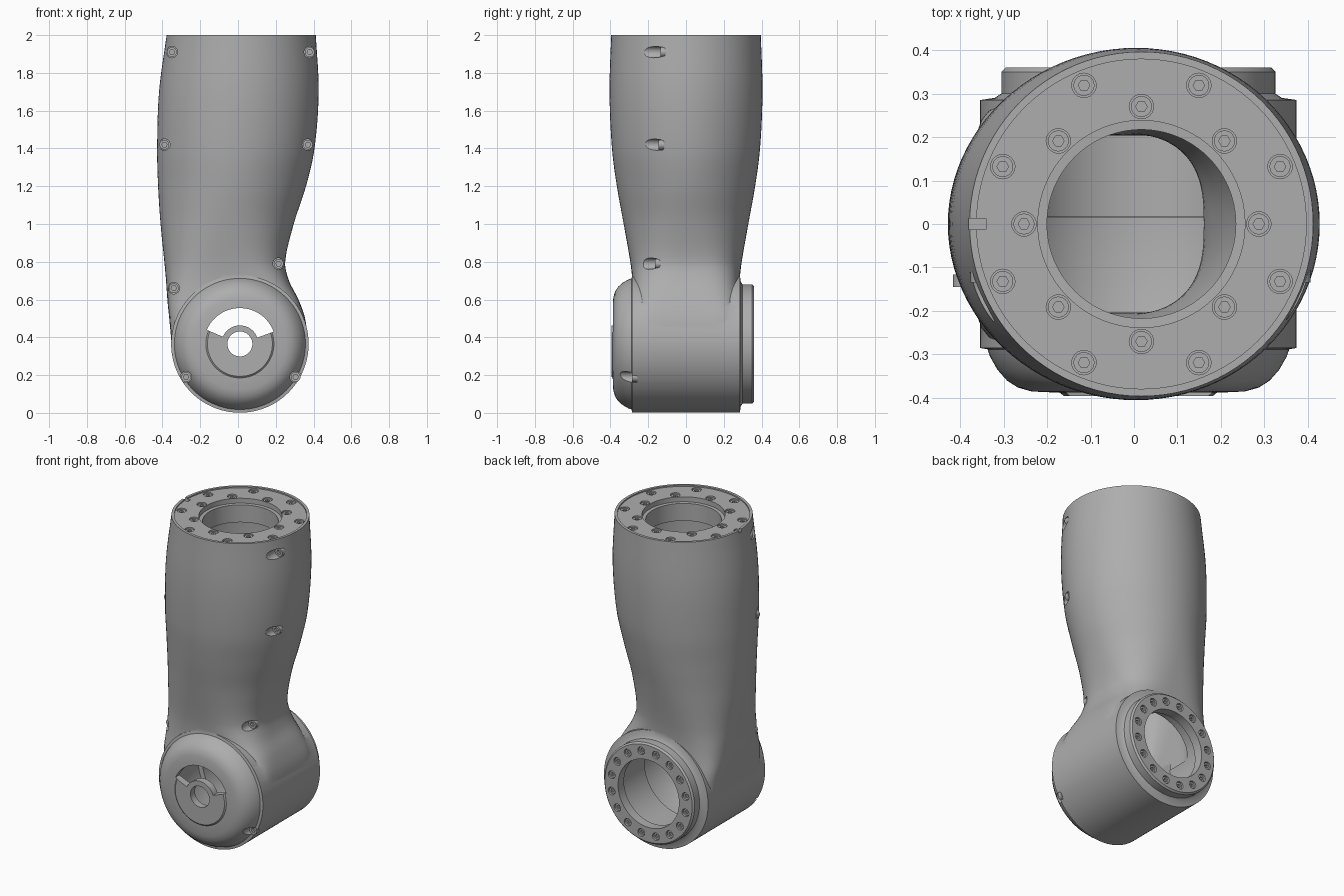
import bpy, bmesh
from math import pi, sin, cos, radians
from mathutils import Matrix, Vector

if "Cube" in bpy.data.objects:
    bpy.data.objects.remove(bpy.data.objects["Cube"])

grey = bpy.data.materials.new("plain grey")
grey.use_nodes = True
grey.diffuse_color = (0.42, 0.42, 0.42, 1)
grey.node_tree.nodes["Principled BSDF"].inputs["Base Color"].default_value = (0.42, 0.42, 0.42, 1)

AXIS_X, AXIS_Z, TOP_X = 0.01, 0.365, 0.017


def place(x, y, z, turn=0):
    return Matrix.Translation((x, y, z)) @ Matrix.Rotation(radians(turn), 4, 'X')


FRONT = place(AXIS_X, 0, AXIS_Z, 90)     # local z points to the front


def loft(bm, rings, matrix=Matrix()):
    """Closed solid through rings of equal point count."""
    loops = [[bm.verts.new(matrix @ Vector(p)) for p in ring] for ring in rings]
    n = len(loops[0])
    for a, b in zip(loops, loops[1:]):
        for i in range(n):
            j = (i + 1) % n
            bm.faces.new((a[i], a[j], b[j], b[i]))
    bm.faces.new(loops[0])
    bm.faces.new(loops[-1])


def circle(r, z, n):
    return [(r * cos(2 * pi * i / n), r * sin(2 * pi * i / n), z) for i in range(n)]


def hexagon(r, z, n):
    pts = []
    for i in range(n):
        a = 2 * pi * i / n
        k = r * cos(pi / 6) / cos(a % (pi / 3) - pi / 6)
        pts.append((k * cos(a), k * sin(a), z))
    return pts


def lathe(bm, profile, matrix, n=96):
    loft(bm, [circle(r, t, n) for t, r in profile], matrix)


def make(name, build):
    bm = bmesh.new()
    build(bm)
    bmesh.ops.recalc_face_normals(bm, faces=bm.faces)
    mesh = bpy.data.meshes.new(name)
    bm.to_mesh(mesh)
    bm.free()
    mesh.materials.append(grey)
    ob = bpy.data.objects.new(name, mesh)
    bpy.context.collection.objects.link(ob)
    return ob


def activate(ob):
    bpy.ops.object.select_all(action='DESELECT')
    ob.select_set(True)
    bpy.context.view_layer.objects.active = ob


def combine(target, build, operation='DIFFERENCE'):
    tool = make("cutter", build)
    tool.hide_render = True
    mod = target.modifiers.new("combine", 'BOOLEAN')
    mod.object, mod.operation, mod.solver = tool, operation, 'EXACT'
    activate(target)
    bpy.ops.object.modifier_apply(modifier=mod.name)
    bpy.data.objects.remove(tool)


# Arm sections: height, left x, right x, half depth, squareness
SECTIONS = [
    (0.37, -0.352, 0.371, 0.283, 10), (0.5, -0.364, 0.355, 0.283, 8),
    (0.6, -0.374, 0.32, 0.283, 5), (0.7, -0.381, 0.27, 0.284, 3.6),
    (0.8, -0.39, 0.25, 0.295, 2.8), (1.0, -0.41, 0.295, 0.33, 2.2),
    (1.2, -0.423, 0.36, 0.366, 2), (1.4, -0.428, 0.405, 0.392, 2),
    (1.7, -0.418, 0.427, 0.405, 2), (2.0, -0.378, 0.412, 0.396, 2)]


def smooth_sections(steps=6):
    out = []
    last = len(SECTIONS) - 1
    for i in range(last):
        p = [Vector(SECTIONS[min(max(i + k, 0), last)]) for k in (-1, 0, 1, 2)]
        h = p[2][0] - p[1][0]
        m1 = (p[2] - p[0]) * (h / (p[2][0] - p[0][0]))
        m2 = (p[3] - p[1]) * (h / (p[3][0] - p[1][0]))
        for s in range(steps):
            t = s / steps
            out.append(p[1] * (2*t**3 - 3*t*t + 1) + m1 * (t**3 - 2*t*t + t)
                       + p[2] * (3*t*t - 2*t**3) + m2 * (t**3 - t*t))
    return out + [Vector(SECTIONS[-1])]


def section_ring(s, scale=1, n=96):
    z, left, right, depth, power = s
    mid, half = (left + right) / 2, (right - left) / 2
    pts = []
    for i in range(n):
        c, d = cos(2 * pi * i / n), sin(2 * pi * i / n)
        norm = (abs(c) ** power + abs(d) ** power) ** (-1 / power)
        pts.append((mid + half * scale * c * norm, depth * scale * d * norm, z))
    return pts


rows = smooth_sections()
arm = make("arm_housing", lambda bm: loft(bm, [section_ring(s) for s in rows]))

# Joint drum with rounded front cap and stepped rear flange
DRUM = [(0.395, 0.172), (0.388, 0.18), (0.385, 0.245), (0.376, 0.277), (0.36, 0.302),
        (0.335, 0.324), (0.305, 0.341), (0.288, 0.347), (0.285, 0.364), (-0.285, 0.364),
        (-0.29, 0.33), (-0.3, 0.315), (-0.35, 0.315), (-0.36, 0.305)]
combine(arm, lambda bm: lathe(bm, DRUM, FRONT), 'UNION')

# Hollow interior and rear bore
combine(arm, lambda bm: loft(bm, [section_ring(s, 0.72) for s in rows if 0.42 < s[0] < 1.87]))
CAVITY = [(0.35, 0.25), (0.27, 0.3), (-0.015, 0.3), (-0.016, 0.27),
          (-0.3, 0.27), (-0.301, 0.213), (-0.5, 0.213)]
combine(arm, lambda bm: lathe(bm, CAVITY, FRONT))

# Top plate recess, stepped opening and index notch
combine(arm, lambda bm: lathe(bm, [(1.992, 0.379), (2.1, 0.379)], place(TOP_X, 0, 0)))
combine(arm, lambda bm: lathe(bm, [(1.8, 0.217), (1.96, 0.217), (1.961, 0.238), (2.1, 0.238)],
                              place(TOP_X, 0, 0)))


def notch(bm):
    bmesh.ops.create_cube(bm, size=1, matrix=Matrix.Translation((-0.36, 0, 2))
                          @ Matrix.Diagonal((0.04, 0.026, 0.06, 1)))


combine(arm, notch)


# Front cap: shaft hole and fan-shaped window
def window(bm):
    angles = [radians(20 + 137 * i / 24) for i in range(25)]
    outline = [(0.19, a) for a in angles] + [(0.098, a) for a in reversed(angles)]
    loft(bm, [[(r * cos(a), r * sin(a), z) for r, a in outline] for z in (0.3, 0.5)], FRONT)
    lathe(bm, [(0.3, 0.066), (0.5, 0.066)], FRONT, 48)


combine(arm, window)

# Screw seats: matrix at the pocket floor, with local z pointing outwards
top_seats, flange_seats, shell_seats = [], [], []
for i in range(8):
    for radius, offset in ((0.345, pi / 8), (0.27, 0)):
        a = i * pi / 4 + offset
        top_seats.append(place(TOP_X + radius * cos(a), radius * sin(a), 1.965))
for i in range(16):
    a = (i + 0.5) * pi / 8
    flange_seats.append(place(AXIS_X + 0.263 * cos(a), 0.335, AXIS_Z + 0.263 * sin(a), -90))
for x, y, z in ((-0.35, -0.11, 1.91), (0.38, -0.11, 1.91), (-0.39, -0.12, 1.42),
                (0.37, -0.12, 1.42), (-0.34, -0.17, 0.66), (0.215, -0.14, 0.79),
                (-0.275, -0.26, 0.19), (0.305, -0.26, 0.19)):
    shell_seats.append(place(x, y, z, 90))


def add_screws(name, seats, radius, length, head):
    def pockets(bm):
        for m in seats:
            lathe(bm, [(0, radius), (length, radius)], m, 24)

    def screws(bm):
        r = radius * 0.86
        for m in seats:
            loft(bm, [circle(r, -0.004, 24), circle(r, head, 24),
                      hexagon(r * 0.55, head, 24), hexagon(r * 0.55, head * 0.3, 24)], m)

    combine(arm, pockets)
    return make(name, screws)


parts = [arm,
         add_screws("top_screws", top_seats, 0.028, 0.1, 0.02),
         add_screws("flange_screws", flange_seats, 0.024, 0.1, 0.016),
         add_screws("shell_screws", shell_seats, 0.03, 0.5, 0.025)]

for ob in parts:
    activate(ob)
    bpy.ops.object.shade_smooth_by_angle(angle=radians(32))
